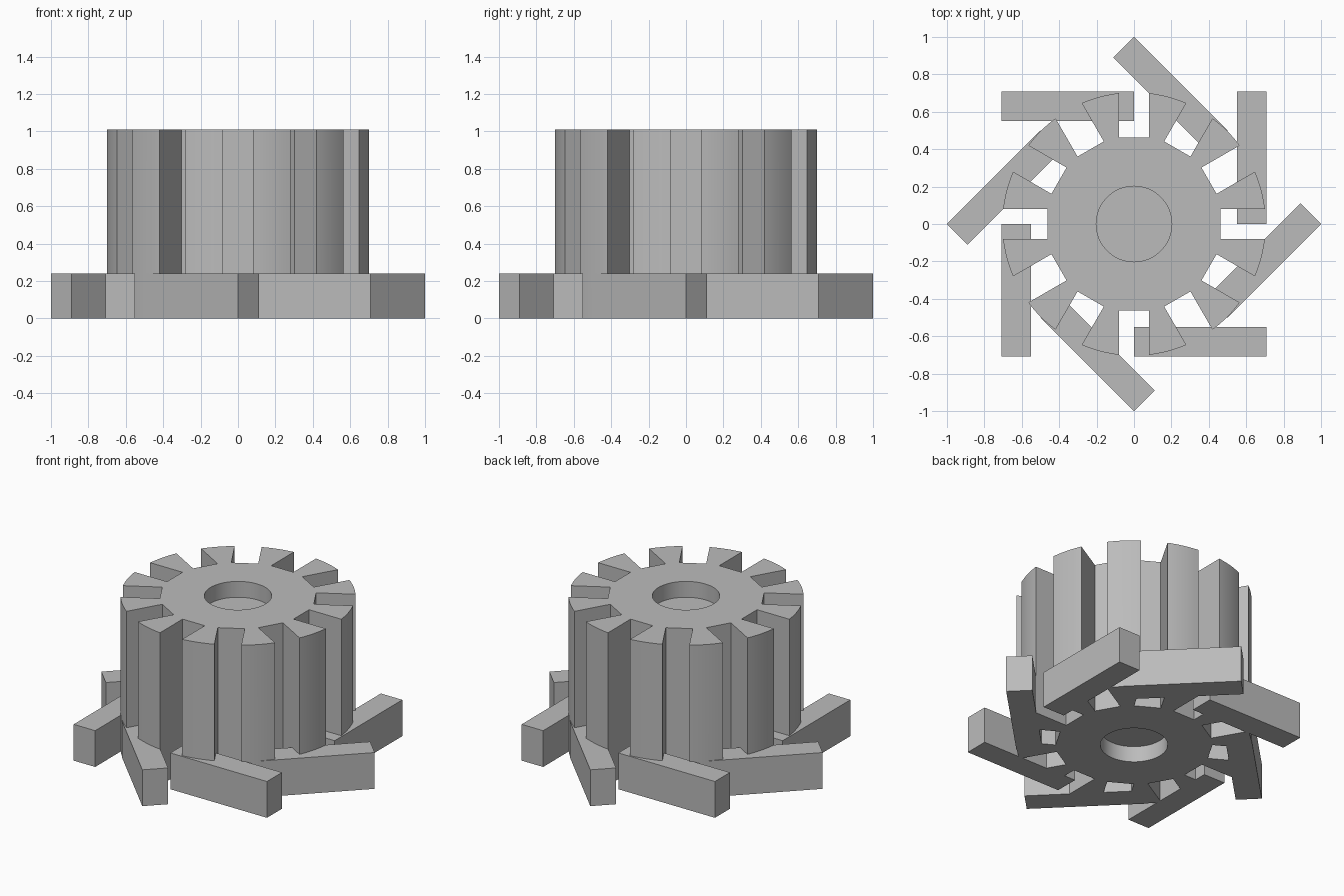
import bpy
import bmesh
from math import asin, cos, sin, pi, sqrt
from mathutils import Matrix, Vector

if "Cube" in bpy.data.objects:
    bpy.data.objects.remove(bpy.data.objects["Cube"], do_unlink=True)

HEIGHT, ARM_HEIGHT = 1.01, 0.24
RADIUS, ROOT, SLOT = 0.704, 0.463, 0.081     # rim, slot floor, half slot width
TEETH, ARMS = 12, 8
BORE, RECESS = 0.202, 0.105
REACH, ARM_WIDTH = sqrt(0.5), 0.157

grey = bpy.data.materials.new("plain grey")
grey.use_nodes = True
colour = (0.5, 0.5, 0.5, 1)
grey.diffuse_color = colour
grey.node_tree.nodes["Principled BSDF"].inputs["Base Color"].default_value = colour


def prism(name, outline, bottom, top):
    """Extrude a flat outline upward into a closed solid."""
    bm = bmesh.new()
    face = bm.faces.new([bm.verts.new((x, y, bottom)) for x, y in outline])
    extruded = bmesh.ops.extrude_face_region(bm, geom=[face])["geom"]
    verts = [g for g in extruded if isinstance(g, bmesh.types.BMVert)]
    bmesh.ops.translate(bm, verts=verts, vec=(0, 0, top - bottom))
    bmesh.ops.recalc_face_normals(bm, faces=bm.faces)
    mesh = bpy.data.meshes.new(name)
    bm.to_mesh(mesh)
    bm.free()
    mesh.materials.append(grey)
    obj = bpy.data.objects.new(name, mesh)
    bpy.context.collection.objects.link(obj)
    return obj


def combine(target, tool, operation):
    """Apply a boolean and discard the tool."""
    mod = target.modifiers.new(operation, "BOOLEAN")
    mod.operation, mod.object, mod.solver = operation, tool, "EXACT"
    bpy.context.view_layer.objects.active = target
    bpy.ops.object.modifier_apply(modifier=mod.name)
    bpy.data.objects.remove(tool, do_unlink=True)


# Slotted rotor: one slot floor and one tooth arc, repeated around the axis
edge = asin(SLOT / RADIUS)
pitch = 2 * pi / TEETH
steps = 10
unit = [Vector((ROOT, -SLOT)), Vector((ROOT, SLOT))]
for i in range(steps + 1):
    a = edge + (pitch - 2 * edge) * i / steps
    unit.append(Vector((RADIUS * cos(a), RADIUS * sin(a))))
outline = [Matrix.Rotation(k * pitch, 2) @ p for k in range(TEETH) for p in unit]
rotor = prism("slotted_rotor", outline, 0, HEIGHT)

# Round recesses in both ends, with a solid web between
circle = [(BORE * cos(2 * pi * i / 64), BORE * sin(2 * pi * i / 64)) for i in range(64)]
for bottom, top in ((-0.1, RECESS), (HEIGHT - RECESS, HEIGHT + 0.1)):
    combine(rotor, prism("recess_cutter", circle, bottom, top), "DIFFERENCE")

# Tangential arms around the foot, merged with the teeth
inner = REACH - ARM_WIDTH
arm = [Vector(p) for p in ((-REACH, inner), (0, inner), (0, REACH), (-REACH, REACH))]
for k in range(ARMS):
    turn = Matrix.Rotation(k * 2 * pi / ARMS, 2)
    combine(rotor, prism("arm", [turn @ p for p in arm], 0, ARM_HEIGHT), "UNION")

# Smooth round walls, crisp corners
bpy.ops.object.select_all(action="DESELECT")
rotor.select_set(True)
bpy.context.view_layer.objects.active = rotor
bpy.ops.object.shade_smooth_by_angle(angle=pi / 7)
